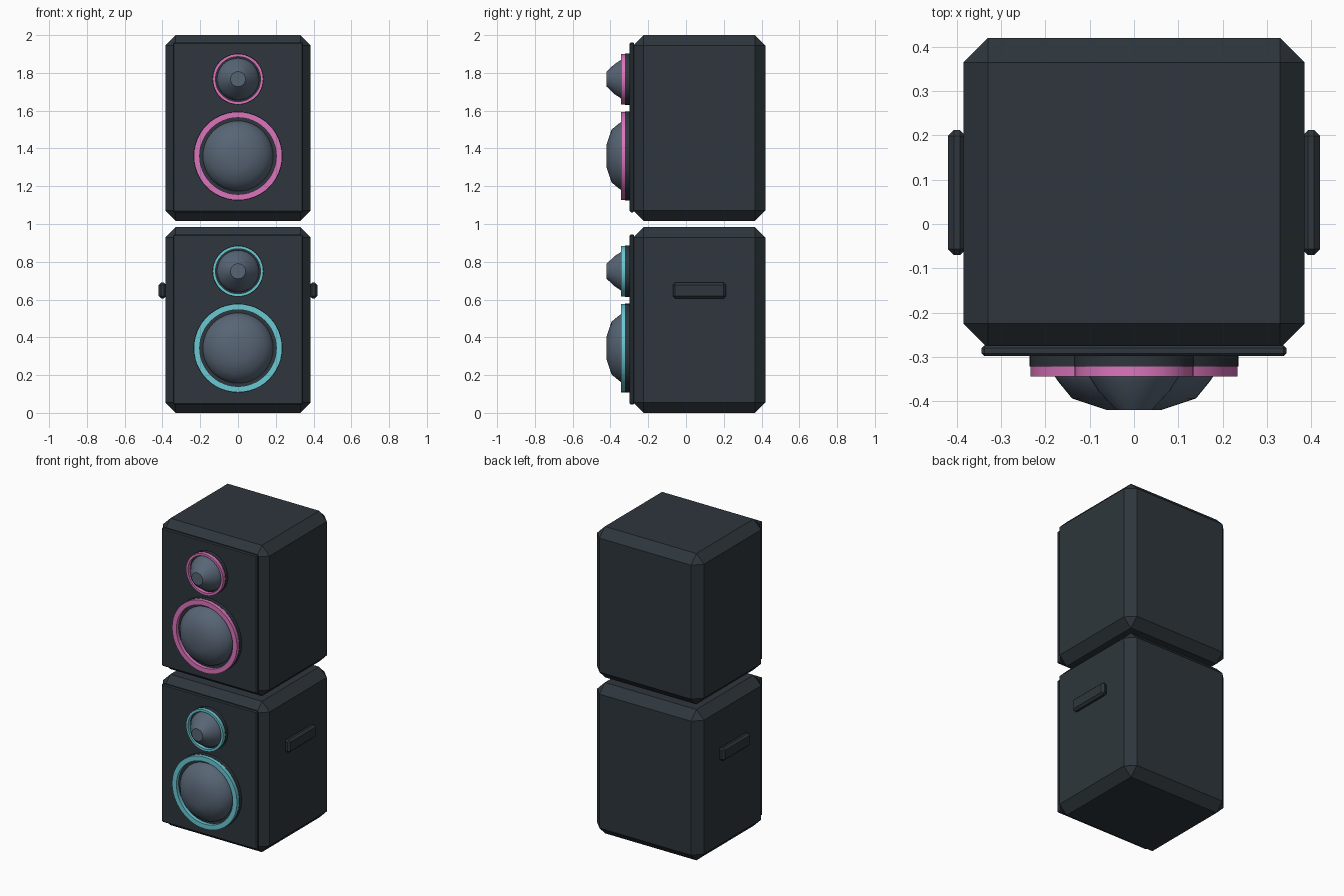
import bpy, bmesh, math
from mathutils import Matrix

if "Cube" in bpy.data.objects:
    bpy.data.objects.remove(bpy.data.objects["Cube"])


def srgb(name, r, g, b):
    lin = [((c / 255 + 0.055) / 1.055) ** 2.4 for c in (r, g, b)]
    m = bpy.data.materials.new(name)
    m.diffuse_color = (*lin, 1)
    m.use_nodes = True
    m.node_tree.nodes["Principled BSDF"].inputs["Base Color"].default_value = m.diffuse_color
    return m


CASE = srgb("charcoal", 46, 54, 60)
CONE = srgb("slate grey", 88, 101, 117)
PINK = srgb("pink", 219, 117, 188)
TEAL = srgb("teal", 106, 200, 212)


def finish(name, bm, mat, smooth=False):
    bmesh.ops.recalc_face_normals(bm, faces=bm.faces)
    me = bpy.data.meshes.new(name)
    bm.to_mesh(me)
    bm.free()
    me.materials.append(mat)
    ob = bpy.data.objects.new(name, me)
    bpy.context.collection.objects.link(ob)
    if smooth:
        bpy.ops.object.select_all(action='DESELECT')
        ob.select_set(True)
        bpy.context.view_layer.objects.active = ob
        bpy.ops.object.shade_smooth_by_angle(angle=math.radians(35))
    return ob


def box(name, lo, hi, bevel, mat):
    """Box between two corners with single-segment chamfers."""
    bm = bmesh.new()
    bmesh.ops.create_cube(bm, size=1)
    for v in bm.verts:
        v.co = [(a + b) / 2 + c * (b - a) for a, b, c in zip(lo, hi, v.co)]
    bmesh.ops.bevel(bm, geom=bm.edges[:], offset=bevel, segments=1, affect='EDGES')
    return finish(name, bm, mat)


def lathe(name, profile, z, mat, closed=False, n=48):
    """Spin (radius, y) points round the y axis at height z."""
    bm = bmesh.new()
    rings = []
    for r, y in profile:
        if r == 0:
            rings.append([bm.verts.new((0, y, z))] * n)
        else:
            rings.append([bm.verts.new((r * math.cos(2 * math.pi * i / n), y,
                                        z + r * math.sin(2 * math.pi * i / n)))
                          for i in range(n)])
    pairs = list(zip(rings, rings[1:]))
    if closed:
        pairs.append((rings[-1], rings[0]))
    for a, b in pairs:
        for i in range(n):
            j = (i + 1) % n
            bm.faces.new(list(dict.fromkeys((a[i], a[j], b[j], b[i]))))
    return finish(name, bm, mat, True)


def driver(name, z, outer, inner, dome, ring_mat):
    """Dark mounting disc, coloured ring and domed cone."""
    lathe(name + "_mount", [(0, -0.29), (outer + 0.002, -0.29),
                            (outer + 0.002, -0.322), (0, -0.322)], z, CASE)
    lathe(name + "_ring", [(outer, -0.318), (outer, -0.345),
                           (inner, -0.345), (inner, -0.318)], z, ring_mat, True)
    lathe(name + "_cone", dome, z, CONE)


WOOFER = [(0.187, -0.318), (0.182, -0.34), (0.172, -0.355), (0.14, -0.394),
          (0.062, -0.42), (0, -0.42)]
TWEETER = [(0.112, -0.318), (0.109, -0.335), (0.096, -0.353), (0.08, -0.378),
           (0.04, -0.42), (0, -0.42)]

# Two stacked cabinets, each with a front panel and two drivers
for label, z, mat in (("lower", 0.0, TEAL), ("upper", 1.017, PINK)):
    box(label + "_cabinet", (-0.385, -0.28, z), (0.385, 0.42, z + 0.983), 0.055, CASE)
    box(label + "_front_panel", (-0.344, -0.298, z + 0.045),
        (0.344, -0.274, z + 0.945), 0.006, CASE)
    driver(label + "_woofer", z + 0.343, 0.234, 0.203, WOOFER, mat)
    driver(label + "_tweeter", z + 0.75, 0.134, 0.119, TWEETER, mat)

# Carry handles on the sides of the lower cabinet
for side, x0, x1 in (("left", -0.42, -0.38), ("right", 0.38, 0.42)):
    box(side + "_handle", (x0, -0.07, 0.605), (x1, 0.212, 0.69), 0.013, CASE)
